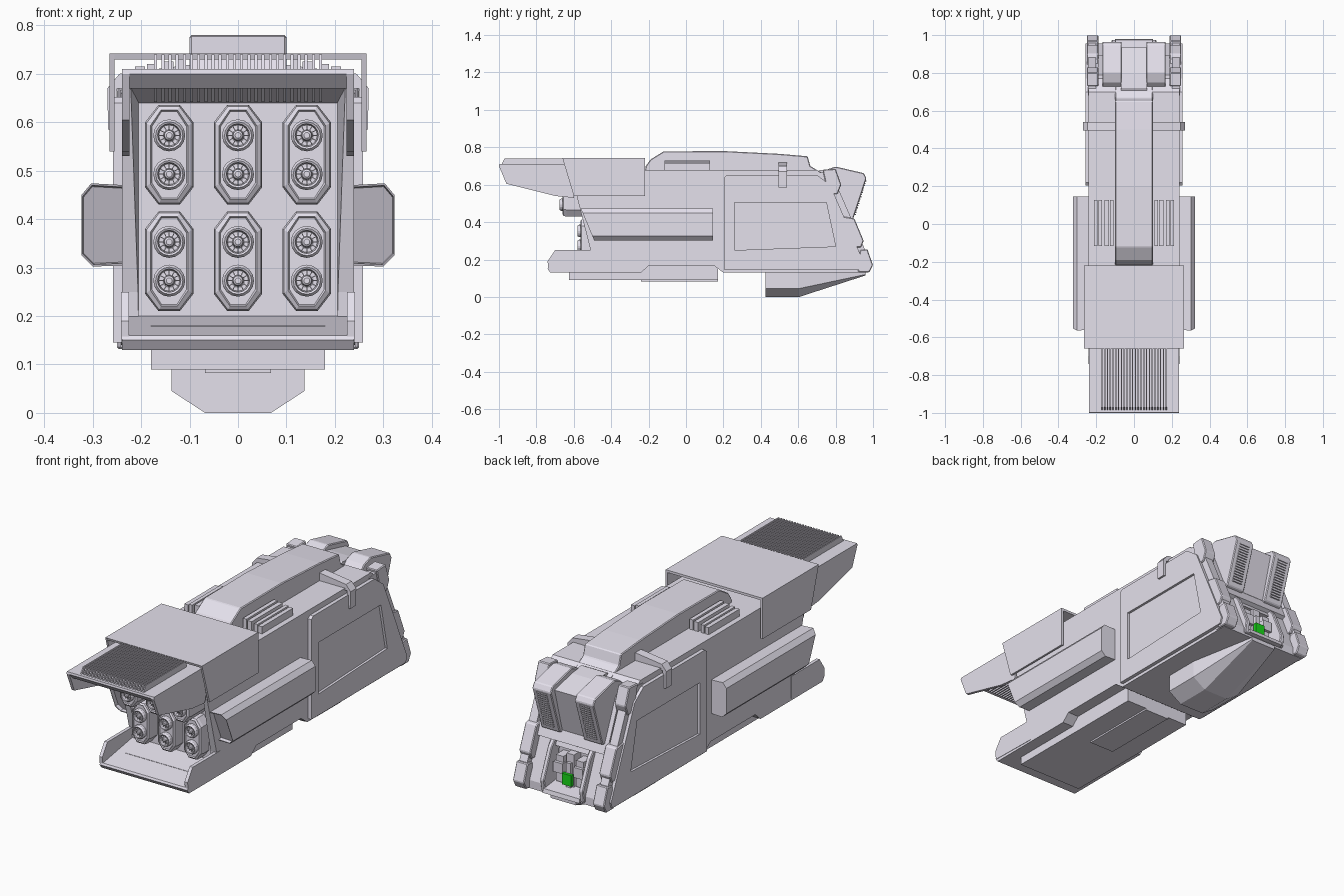
import bpy, bmesh
from math import cos, sin, pi


def material(name, rgb):
    m = bpy.data.materials.new(name)
    m.diffuse_color = (*rgb, 1)
    return m


HULL = material("pale_grey", (0.78, 0.75, 0.84))
GREEN = material("green", (0.01, 0.70, 0.01))


def mesh(name, lofts, mirror=False, bevel=0, cutters=(), mat=HULL):
    """Each loft is a list of equal-length rings, skinned and capped."""
    bm = bmesh.new()
    for rings in lofts:
        vs = [[bm.verts.new(p) for p in ring] for ring in rings]
        n = len(vs[0])
        for a, b in zip(vs, vs[1:]):
            for i in range(n):
                j = (i + 1) % n
                bm.faces.new((a[i], a[j], b[j], b[i]))
        bm.faces.new(vs[0][::-1])
        bm.faces.new(vs[-1])
    bmesh.ops.recalc_face_normals(bm, faces=bm.faces)
    me = bpy.data.meshes.new(name)
    bm.to_mesh(me)
    bm.free()
    me.materials.append(mat)
    ob = bpy.data.objects.new(name, me)
    bpy.context.collection.objects.link(ob)
    for cutter in cutters:
        cutter.hide_render = True
        cutter.hide_set(True)
        m = ob.modifiers.new("cut", 'BOOLEAN')
        m.operation, m.object, m.solver = 'DIFFERENCE', cutter, 'EXACT'
    if bevel:
        m = ob.modifiers.new("bevel", 'BEVEL')
        m.width, m.segments = bevel, 1
    if mirror:
        ob.modifiers.new("mirror", 'MIRROR')
    return ob


def slab(prof, x0, x1):
    return [[(x, y, z) for y, z in prof] for x in (x0, x1)]


def prism(name, prof, x0, x1, **kw):
    return mesh(name, [slab(prof, x0, x1)], **kw)


def rect(y0, y1, z0, z1):
    return [(y0, z0), (y1, z0), (y1, z1), (y0, z1)]


def boxes(name, specs, **kw):
    return mesh(name, [slab(rect(*s[2:]), s[0], s[1]) for s in specs], **kw)


# main hull with rear bay and funnel-shaped launcher opening cut out
bay = boxes("bay_cutter", [(-0.10, 0.10, 0.85, 1.1, 0.16, 0.34)])
mouth = mesh("mouth_cutter", [[[(-x, y, z0), (x, y, z0), (x, y, z1), (-x, y, z1)]
                               for x, y, z0, z1 in ((0.236, -0.72, 0.16, 0.70), (0.205, -0.50, 0.2, 0.64))]])
prism("main_hull", [(-0.50, 0.13), (-0.24, 0.13), (-0.2, 0.167), (0.15, 0.167), (0.2, 0.13),
                    (0.955, 0.13), (0.955, 0.17), (0.77, 0.62), (0.70, 0.68), (-0.62, 0.68),
                    (-0.51, 0.25)], -0.24, 0.24, cutters=[bay, mouth])

# front tray
prism("tray_floor", [(-0.725, 0.13), (-0.74, 0.15), (-0.735, 0.16), (-0.50, 0.2), (-0.48, 0.2),
                     (-0.48, 0.13)], -0.24, 0.24)
prism("tray_wall", [(-0.735, 0.145), (-0.74, 0.19), (-0.70, 0.25), (-0.48, 0.25), (-0.48, 0.14)],
      0.225, 0.242, mirror=True)

# thin hood shell over the front
prism("hood_roof", [(-0.66, 0.742), (-0.22, 0.742), (-0.22, 0.73), (-0.656, 0.73)], -0.265, 0.265)
prism("hood_side", [(-0.66, 0.74), (-0.22, 0.74), (-0.22, 0.54), (-0.60, 0.54)], 0.255, 0.265, mirror=True)

# visor with ribbed grille
prism("visor_roof", [(-0.97, 0.67), (-1.0, 0.70), (-0.998, 0.71), (-0.6, 0.71), (-0.6, 0.67)], -0.238, 0.238)
prism("visor_side", [(-0.998, 0.71), (-1.0, 0.70), (-0.96, 0.605), (-0.70, 0.54), (-0.60, 0.53),
                     (-0.56, 0.71)], 0.224, 0.239, mirror=True)
rib = [(-0.99, 0.70), (-0.97, 0.74), (-0.65, 0.74), (-0.65, 0.642), (-0.92, 0.642)]
mesh("visor_ribs", [slab(rib, -0.173 + i * 0.0148, -0.167 + i * 0.0148) for i in range(24)])

# missile pods, each an octagonal capsule with two nozzles
OCT = [(-0.5, -0.65), (-0.22, -1), (0.22, -1), (0.5, -0.65), (0.5, 0.65), (0.22, 1), (-0.22, 1), (-0.5, 0.65)]
pods, nozzles, blades = [], [], []
for cz, yf in ((0.533, -0.66), (0.313, -0.565)):
    for cx in (-0.142, 0, 0.142):
        pods.append([[(cx + sx * 2 * w, y, cz + sz * (w + 0.053)) for sx, sz in OCT]
                     for w, y in ((0.05, -0.49), (0.05, yf + 0.02), (0.047, yf + 0.006),
                                  (0.039, yf), (0.036, yf + 0.006))])
        for nz in (cz - 0.04, cz + 0.04):
            nozzles.append([[(cx + r * cos(k * pi / 8), yf + d, nz + r * sin(k * pi / 8)) for k in range(16)]
                            for r, d in ((0.033, 0.02), (0.033, -0.008), (0.028, -0.016), (0.024, -0.014),
                                         (0.021, 0.01), (0.012, 0.004), (0.010, -0.012), (0.006, -0.015))])
            for k in range(12):
                c, s = cos(k * pi / 6), sin(k * pi / 6)
                blades.append([[(cx + c * r - s * t, y, nz + s * r + c * t)
                                for r, t in ((0.008, -0.001), (0.024, -0.001), (0.024, 0.001), (0.008, 0.001))]
                               for y in (yf + 0.012, yf - 0.006)])
mesh("missile_pods", pods)
mesh("missile_nozzles", nozzles)
mesh("nozzle_blades", blades)

# side pods with slanted, recessed front
SEC = [(0.23, 0.305), (0.30, 0.302), (0.323, 0.325), (0.323, 0.45), (0.303, 0.474), (0.23, 0.47)]


def pod_ring(scale, push):
    pts = [(0.275 + (x - 0.275) * scale, 0.388 + (z - 0.388) * scale) for x, z in SEC]
    return [(x, -0.49 - (z - 0.30) * 0.42 + push, z) for x, z in pts]


mesh("side_pod", [[[(x, 0.145, z) for x, z in SEC], pod_ring(1, 0), pod_ring(0.95, 0), pod_ring(0.92, 0.02)]],
     mirror=True)

# rear side armour with recessed window
window = prism("window_cutter", [(0.26, 0.25), (0.26, 0.505), (0.75, 0.505), (0.80, 0.27)], 0.246, 0.3)
prism("side_armour", [(0.205, 0.145), (0.205, 0.64), (0.22, 0.652), (0.70, 0.652), (0.77, 0.60), (0.955, 0.175),
                      (0.945, 0.145)], 0.22, 0.258, mirror=True, cutters=[window])

# top spine and rails
prism("top_spine", [(-0.22, 0.67), (-0.215, 0.70), (-0.19, 0.735), (-0.12, 0.778), (0.2, 0.78), (0.5, 0.765),
                    (0.65, 0.752), (0.665, 0.70), (0.73, 0.66)], -0.10, 0.10, bevel=0.004)
boxes("top_rails", [(0.108, 0.128, -0.116, 0.127, 0.67, 0.73), (0.133, 0.156, -0.116, 0.127, 0.67, 0.725),
                    (0.17, 0.188, -0.116, 0.127, 0.67, 0.72), (0.192, 0.213, -0.116, 0.127, 0.67, 0.715)],
      mirror=True)

# strap wrapped over the hull
STRAP = [(0.255, 0.585), (0.268, 0.585), (0.27, 0.67), (0.245, 0.70), (0.09, 0.72), (0.09, 0.67), (0.25, 0.67)]
mesh("strap", [[[(x, y, z) for x, z in STRAP] for y in (0.495, 0.54)]], mirror=True)

# keel plates and belly fin
boxes("keel", [(-0.18, 0.18, -0.625, 0.17, 0.09, 0.18), (-0.068, 0.068, -0.24, 0.17, 0.082, 0.1)])
mesh("belly_fin", [[[(-w, y, 0.135), (-w, y, zc), (-0.068, y, zb), (0.068, y, zb), (w, y, zc), (w, y, 0.135)]
                    for y, w, zc, zb in ((0.425, 0.137, 0.045, 0), (0.605, 0.137, 0.045, 0),
                                         (0.96, 0.07, 0.12, 0.115))]])

# rear corner guards and clasp blocks
prism("corner_guard", [(0.68, 0.66), (0.76, 0.67), (0.805, 0.60), (0.985, 0.19), (0.97, 0.135), (0.90, 0.135),
                       (0.74, 0.58)], 0.20, 0.243, mirror=True)
clasps = [[(0.73, 0.68), (0.80, 0.685), (0.83, 0.60), (0.81, 0.55), (0.76, 0.55)],
          [(0.84, 0.43), (0.90, 0.42), (0.95, 0.30), (0.935, 0.265), (0.88, 0.265)],
          [(0.93, 0.25), (0.97, 0.255), (1.0, 0.17), (0.98, 0.132), (0.92, 0.132)]]
mesh("guard_clasps", [slab(c, 0.188, 0.25) for c in clasps], mirror=True, bevel=0.004)

# rear vent flaps with slats, and the valley between them
prism("vent_flap", [(0.72, 0.65), (0.75, 0.68), (0.80, 0.697), (0.95, 0.662), (0.965, 0.635), (0.893, 0.415),
                    (0.85, 0.40), (0.77, 0.58)], 0.065, 0.168, mirror=True, bevel=0.004)
slats = []
for i in range(16):
    t = (i + 0.5) / 16
    y, z = 0.958 - 0.06 * t, 0.625 - 0.19 * t
    slats.append((0.09, 0.145, y - 0.02, y + 0.008, z - 0.003, z + 0.003))
boxes("vent_slats", slats, mirror=True)
prism("vent_valley", [(0.68, 0.66), (0.72, 0.68), (0.80, 0.672), (0.935, 0.64), (0.875, 0.42), (0.84, 0.40)],
      -0.07, 0.07)
prism("rear_panel", [(0.76, 0.62), (0.79, 0.62), (0.895, 0.37), (0.86, 0.35)], -0.19, 0.19)

# rear bay frame, connector and green block
prism("bay_cheek", [(0.85, 0.36), (0.89, 0.37), (0.915, 0.34), (0.975, 0.20), (0.965, 0.14), (0.86, 0.14)],
      0.095, 0.118, mirror=True, bevel=0.004)
prism("bay_sill", [(0.85, 0.14), (0.98, 0.14), (0.975, 0.16), (0.85, 0.175)], -0.1, 0.1)
boxes("bay_blocks", [(0.035, 0.075, 0.84, 0.91, 0.18, 0.31), (0.03, 0.08, 0.84, 0.925, 0.23, 0.28)], mirror=True)
boxes("bay_post", [(-0.02, 0.02, 0.84, 0.905, 0.17, 0.33), (-0.012, 0.012, 0.84, 0.92, 0.17, 0.29)])
boxes("green_block", [(-0.026, 0.026, 0.918, 0.935, 0.185, 0.24)], mat=GREEN)
